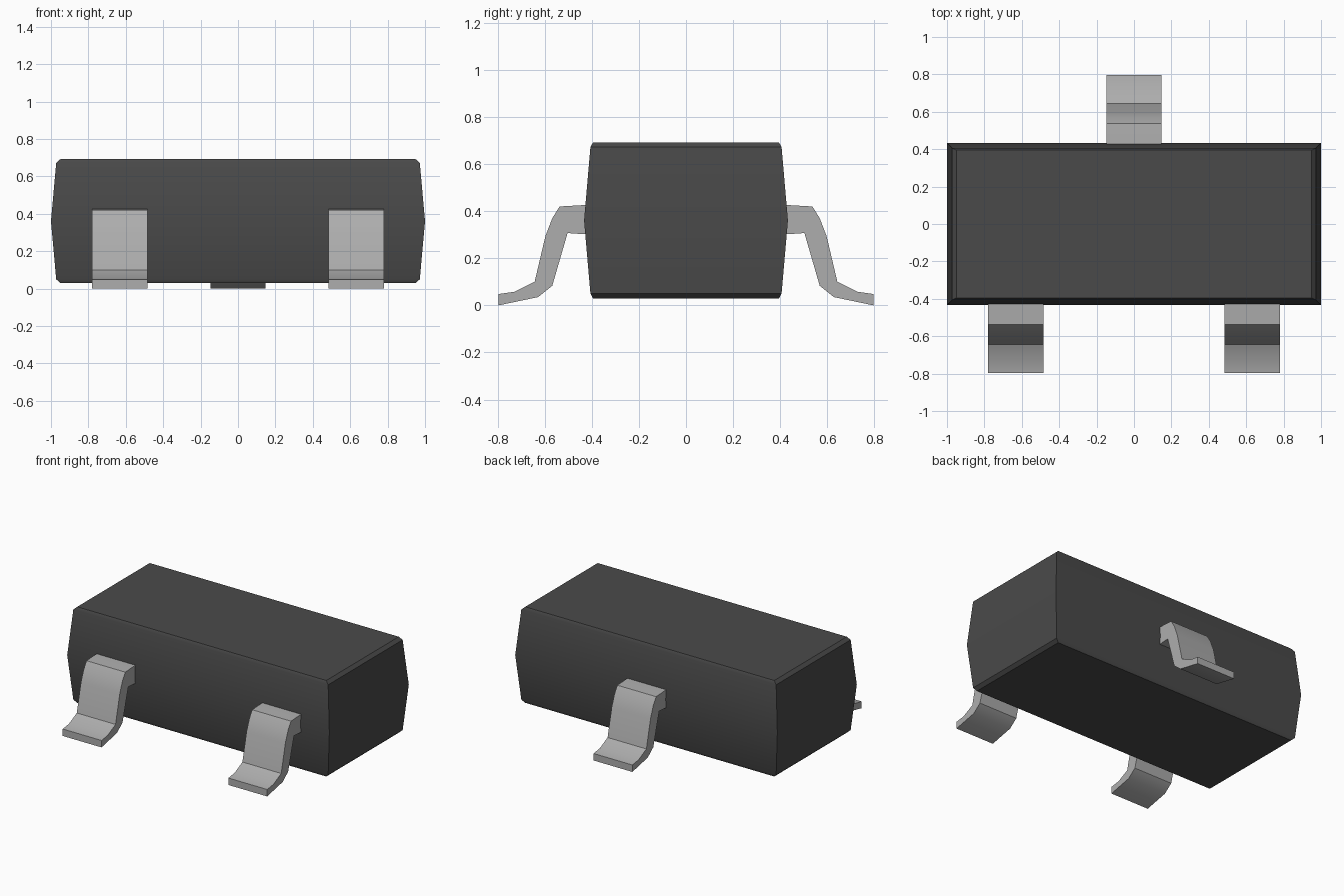
import bpy, bmesh, math

cube = bpy.data.objects.get("Cube")
if cube:
    bpy.data.objects.remove(cube, do_unlink=True)


def make_material(name, value, metal=0.0):
    mat = bpy.data.materials.new(name)
    mat.use_nodes = True
    color = (value, value, value, 1)
    mat.diffuse_color = color
    mat.node_tree.nodes["Principled BSDF"].inputs["Base Color"].default_value = color
    return mat


def finish(name, bm, mat):
    """Turn a bmesh into a shaded object."""
    bmesh.ops.recalc_face_normals(bm, faces=bm.faces)
    mesh = bpy.data.meshes.new(name)
    bm.to_mesh(mesh)
    bm.free()
    mesh.materials.append(mat)
    obj = bpy.data.objects.new(name, mesh)
    bpy.context.collection.objects.link(obj)
    bpy.ops.object.select_all(action='DESELECT')
    obj.select_set(True)
    bpy.context.view_layer.objects.active = obj
    bpy.ops.object.shade_smooth_by_angle(angle=math.radians(30))
    return obj


def loft(rings):
    """Skin consecutive rings of points and cap both ends."""
    bm = bmesh.new()
    loops = [[bm.verts.new(p) for p in ring] for ring in rings]
    n = len(loops[0])
    for a, b in zip(loops, loops[1:]):
        for i in range(n):
            j = (i + 1) % n
            bm.faces.new((a[i], a[j], b[j], b[i]))
    bm.faces.new(loops[0])
    bm.faces.new(loops[-1])
    return bm


plastic = make_material("dark grey plastic", 0.068)
metal = make_material("light grey metal", 0.42)

# Moulded body: rectangles (half x, half y, z), widest at the parting line
sections = [(0.95, 0.395, 0.03), (0.972, 0.406, 0.05), (1.0, 0.433, 0.36),
            (0.972, 0.406, 0.672), (0.95, 0.395, 0.692)]
finish("body", loft([[(-x, -y, z), (x, -y, z), (x, y, z), (-x, y, z)]
                     for x, y, z in sections]), plastic)

# Bent lead profile (distance outward, z): top edge out, bottom edge back
lead_profile = [(0.38, 0.427), (0.43, 0.426), (0.537, 0.42), (0.568, 0.37),
                (0.597, 0.295), (0.643, 0.1), (0.727, 0.058), (0.796, 0.048),
                (0.796, 0.0), (0.628, 0.035), (0.568, 0.083), (0.503, 0.307),
                (0.43, 0.302), (0.38, 0.302)]


def lead(name, x, side, half_width=0.148):
    rings = [[(x + dx, side * d, z) for d, z in lead_profile]
             for dx in (-half_width, half_width)]
    finish(name, loft(rings), metal)


# Two leads in front, one behind
lead("front_right_lead", -0.632, -1)
lead("front_left_lead", 0.632, -1)
lead("back_lead", 0.0, 1)
